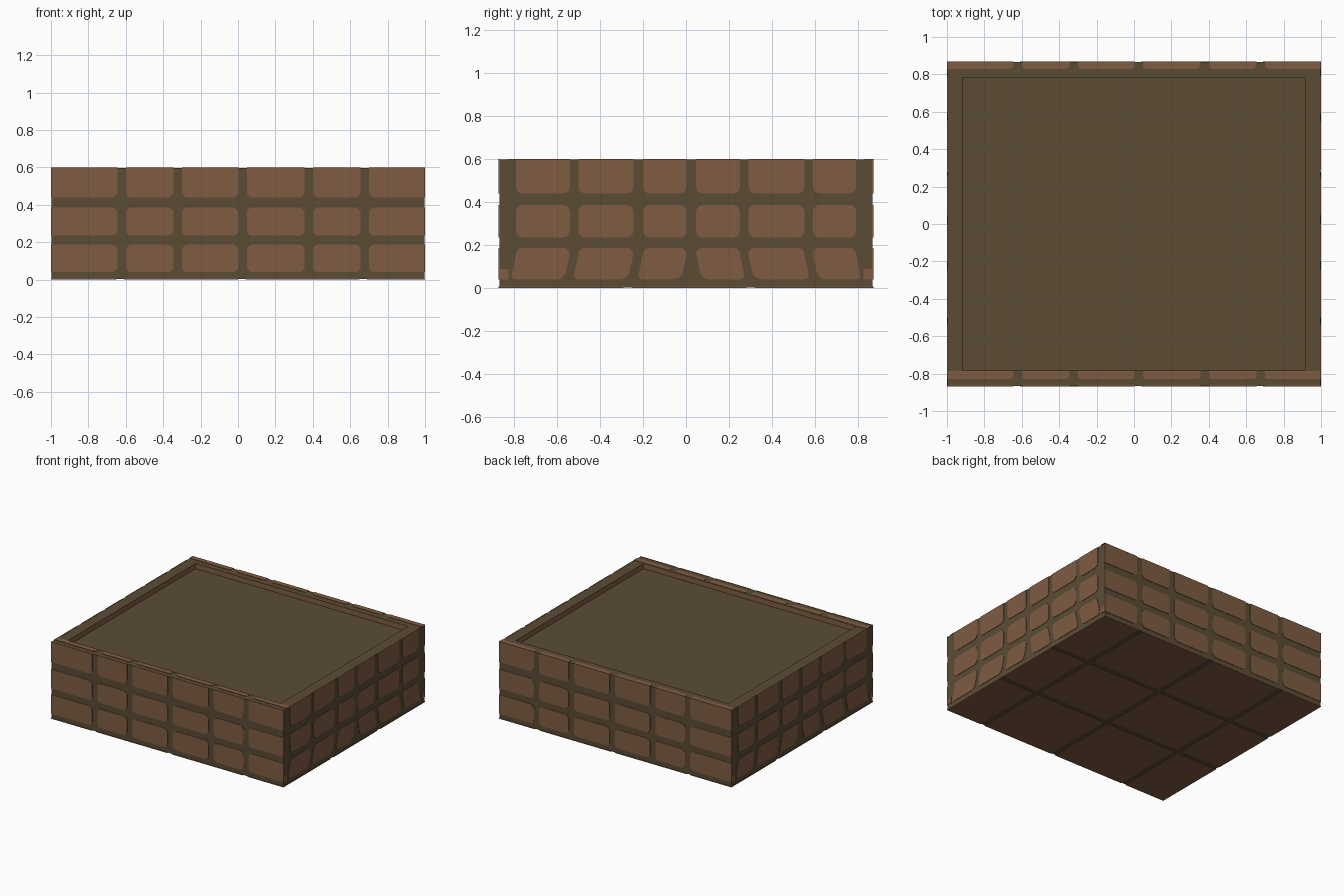
import bpy, bmesh, math
from mathutils import Vector

cube = bpy.data.objects.get("Cube")
if cube:
    bpy.data.objects.remove(cube, do_unlink=True)

X, Y, H = 1.0, 0.87, 0.6      # half width, half depth, height
T = 0.003                     # how far the bricks stand proud
RECESS = 0.04


def material(name, rgb):
    m = bpy.data.materials.new(name)
    m.use_nodes = True
    m.diffuse_color = (*rgb, 1)
    m.node_tree.nodes["Principled BSDF"].inputs["Base Color"].default_value = (*rgb, 1)
    return m


MORTAR = material("mortar brown", (0.104, 0.072, 0.036))
BRICK = material("brick brown", (0.216, 0.107, 0.054))


def finish(bm, name, *mats):
    bmesh.ops.recalc_face_normals(bm, faces=bm.faces)
    me = bpy.data.meshes.new(name)
    bm.to_mesh(me)
    bm.free()
    for m in mats:
        me.materials.append(m)
    ob = bpy.data.objects.new(name, me)
    bpy.context.collection.objects.link(ob)
    return ob


def rounded(u0, u1, v0, v1, radii):
    """Rectangle outline; radii run low-left, low-right, top-right, top-left."""
    corners = [(u0, v0, 1, 1), (u1, v0, -1, 1), (u1, v1, -1, -1), (u0, v1, 1, -1)]
    pts = []
    for i, ((u, v, su, sv), r) in enumerate(zip(corners, radii)):
        if r == 0:
            pts.append((u, v))
            continue
        cu, cv = u + su * r, v + sv * r
        for k in range(4):
            a = math.pi + i * math.pi / 2 + k * math.pi / 6
            pts.append((cu + r * math.cos(a), cv + r * math.sin(a)))
    return pts


def plate(bm, pts, place, normal):
    """Thin tile whose outer side lies on the given plane."""
    n = Vector(normal)
    outer = [bm.verts.new(place(u, v)) for u, v in pts]
    inner = [bm.verts.new(p.co - n * 2 * T) for p in outer]
    bm.faces.new(outer)
    bm.faces.new(inner[::-1])
    for i in range(len(pts)):
        j = (i + 1) % len(pts)
        bm.faces.new((outer[i], inner[i], inner[j], outer[j]))


# Body with the shallow recess in the top
bm = bmesh.new()
bmesh.ops.create_cube(bm, size=1)
for v in bm.verts:
    v.co = (v.co.x * 2 * (X - T), v.co.y * 2 * (Y - T), T + (v.co.z + 0.5) * (H - 2 * T))
top = max(bm.faces, key=lambda f: f.calc_center_median().z)
bmesh.ops.inset_region(bm, faces=[top], thickness=0.083, use_even_offset=True)
floor = bmesh.ops.extrude_discrete_faces(bm, faces=[top])["faces"][0]
bmesh.ops.translate(bm, verts=floor.verts, vec=(0, 0, -RECESS))
for f in bm.faces:
    c = f.calc_center_median()
    f.material_index = int(H - RECESS - T < c.z < H - 2 * T)   # recess walls
finish(bm, "planter_body", MORTAR, BRICK)

# Brick layout shared by all walls
ROWS = [(0.04, 0.187), (0.235, 0.385), (0.44, H - T / 2)]
LONG = [(-X, -0.645), (-0.6, -0.345), (-0.3, 0.003), (0.047, 0.356), (0.4, 0.655), (0.7, X)]
SHORT = [(-0.79, -0.54), (-0.5, -0.245), (-0.2, 0.003), (0.047, 0.25), (0.29, 0.55), (0.59, 0.79)]

# Front and back walls
for name, s in (("front_bricks", -1), ("back_bricks", 1)):
    bm = bmesh.new()
    for v0, v1 in ROWS:
        r_top = 0 if v1 > 0.5 else 0.03
        for u0, u1 in LONG:
            l, r = u0 > -X, u1 < X
            radii = (0.03 * l, 0.03 * r, r_top * r, r_top * l)
            plate(bm, rounded(u0, u1, v0, v1, radii),
                  lambda u, v: (u, s * Y, v), (0, s, 0))
    finish(bm, name, BRICK)

# Side walls, the lowest row leaning outwards
for name, s in (("left_bricks", 1), ("right_bricks", -1)):
    bm = bmesh.new()
    for v0, v1 in ROWS:
        r_top = 0 if v1 > 0.5 else 0.03
        for u0, u1 in SHORT:
            pts = rounded(u0, u1, v0, v1, (0.03, 0.03, r_top, r_top))
            if v0 < 0.1:
                lean = math.copysign(0.03, u0 + u1)
                pts = [(u + lean * max(0, 0.12 - v) / 0.08, v) for u, v in pts]
            plate(bm, pts, lambda u, v: (s * X, u, v), (s, 0, 0))
    for u0, u1 in ((-Y, -0.825), (0.825, Y)):
        plate(bm, rounded(u0, u1, 0.04, 0.088, (0, 0, 0, 0)),
              lambda u, v: (s * X, u, v), (s, 0, 0))
    finish(bm, name, BRICK)

# Brick ends along the front and back of the rim
for name, v0, v1 in (("front_rim_bricks", -0.83, -0.787), ("back_rim_bricks", 0.83, Y)):
    bm = bmesh.new()
    for u0, u1 in LONG:
        radii = (0.02 * (u0 > -X), 0.02 * (u1 < X), 0, 0)
        plate(bm, rounded(u0, u1, v0, v1, radii), lambda u, v: (u, v, H), (0, 0, 1))
    finish(bm, name, BRICK)

# Large slabs on the underside
bm = bmesh.new()
for u0, u1 in ((-X, -0.65), (-0.61, 0.0), (0.04, 0.65), (0.69, X)):
    for v0, v1 in ((-Y, -0.29), (-0.25, 0.28), (0.32, Y)):
        plate(bm, rounded(u0, u1, v0, v1, (0, 0, 0, 0)), lambda u, v: (u, v, 0), (0, 0, -1))
finish(bm, "underside_slabs", BRICK)
